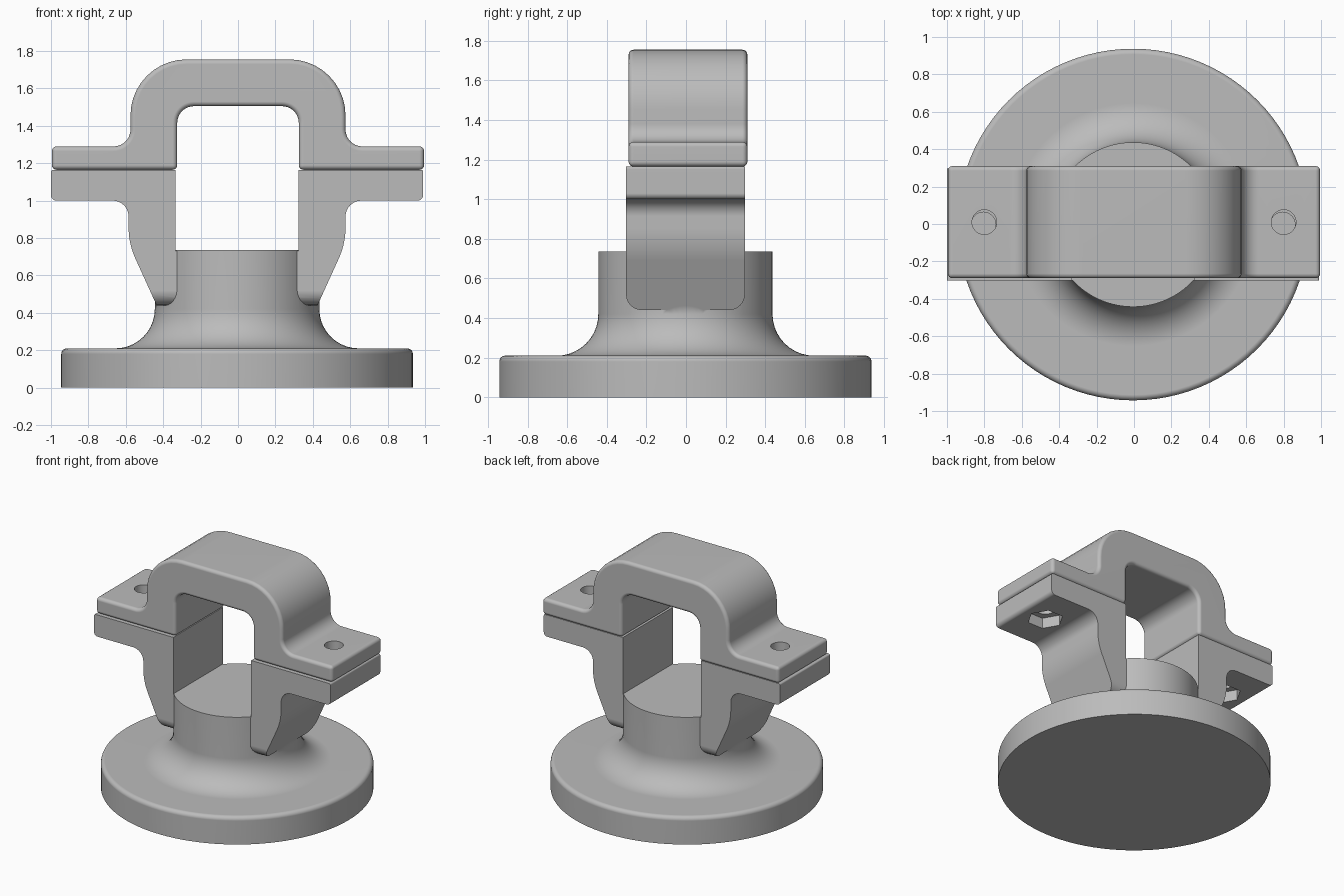
import bpy, bmesh, math
from mathutils import Vector, Matrix

if "Cube" in bpy.data.objects:
    bpy.data.objects.remove(bpy.data.objects["Cube"], do_unlink=True)

grey = bpy.data.materials.new("cast_grey")
grey.use_nodes = True
grey.diffuse_color = (0.5, 0.5, 0.5, 1)
grey.node_tree.nodes["Principled BSDF"].inputs["Base Color"].default_value = (0.5, 0.5, 0.5, 1)

HALF_DEPTH = 0.3
SEAM_Z = 1.165
BOLT_X = 0.8


def rounded(points, steps=10):
    """Turn (x, z, radius) corners into an outline with arcs at the corners."""
    out = []
    for i, (x, z, r) in enumerate(points):
        p = Vector((x, z))
        if not r:
            out.append(p)
            continue
        a = (Vector(points[i - 1][:2]) - p).normalized()
        b = (Vector(points[(i + 1) % len(points)][:2]) - p).normalized()
        half = a.angle(b) / 2
        centre = p + (a + b).normalized() * (r / math.sin(half))
        start = p + a * (r / math.tan(half)) - centre
        end = p + b * (r / math.tan(half)) - centre
        sweep = math.pi - 2 * half
        for k in range(steps + 1):
            t = k / steps
            arc = start * math.sin((1 - t) * sweep) + end * math.sin(t * sweep)
            out.append(centre + arc / math.sin(sweep))
    return out


def finish(bm, name):
    bmesh.ops.recalc_face_normals(bm, faces=bm.faces)
    mesh = bpy.data.meshes.new(name)
    bm.to_mesh(mesh)
    bm.free()
    mesh.materials.append(grey)
    ob = bpy.data.objects.new(name, mesh)
    bpy.context.collection.objects.link(ob)
    return ob


def extrude(outline, name, bottom_round=0):
    """Extrude an x-z outline along y; optionally round its lowest long edges."""
    bm = bmesh.new()
    face = bm.faces.new([bm.verts.new((p.x, -HALF_DEPTH, p.y)) for p in outline])
    ext = bmesh.ops.extrude_face_region(bm, geom=[face])
    new = [g for g in ext["geom"] if isinstance(g, bmesh.types.BMVert)]
    bmesh.ops.translate(bm, verts=new, vec=(0, 2 * HALF_DEPTH, 0))
    if bottom_round:
        low = min(v.co.z for v in bm.verts)
        edges = [e for e in bm.edges
                 if all(v.co.z < low + 0.001 for v in e.verts)
                 and abs(e.verts[0].co.y - e.verts[1].co.y) < 0.001]
        bmesh.ops.bevel(bm, geom=edges, offset=bottom_round, segments=6,
                        profile=0.5, affect='EDGES')
    return finish(bm, name)


def prism(name, sides, radius, z0, z1, x, turn=0):
    bm = bmesh.new()
    place = Matrix.Translation((x, 0, (z0 + z1) / 2)) @ Matrix.Rotation(turn, 4, 'Z')
    bmesh.ops.create_cone(bm, cap_ends=True, segments=sides, radius1=radius,
                          radius2=radius, depth=z1 - z0, matrix=place)
    ob = finish(bm, name)
    ob.hide_render = True
    return ob


def activate(ob):
    bpy.ops.object.select_all(action='DESELECT')
    ob.select_set(True)
    bpy.context.view_layer.objects.active = ob


def boolean(ob, other, operation):
    activate(ob)
    mod = ob.modifiers.new("join", 'BOOLEAN')
    mod.operation, mod.object, mod.solver = operation, other, 'EXACT'
    bpy.ops.object.modifier_apply(modifier=mod.name)
    bpy.data.objects.remove(other, do_unlink=True)


def smooth(ob):
    activate(ob)
    bpy.ops.object.shade_smooth_by_angle(angle=math.radians(32))
    mod = ob.modifiers.new("even_shading", 'WEIGHTED_NORMAL')
    mod.keep_sharp = True


# Round foot with a filleted column
bm = bmesh.new()
profile = rounded([(0, 0, 0), (0.94, 0, 0), (0.94, 0.21, 0.03),
                   (0.44, 0.21, 0.21), (0.44, 0.735, 0), (0, 0.735, 0)])
verts = [bm.verts.new((p.x, 0, p.y)) for p in profile]
edges = [bm.edges.new(pair) for pair in zip(verts, verts[1:])]
bmesh.ops.spin(bm, geom=verts + edges, axis=(0, 0, 1), cent=(0, 0, 0),
               angle=2 * math.pi, steps=96)
bmesh.ops.remove_doubles(bm, verts=bm.verts, dist=0.0001)
pedestal = finish(bm, "pedestal")

# Two arms with bolt flanges, merged into the column
arm = rounded([(0.328, SEAM_Z, 0), (0.328, 0.73, 0), (0.2, 0.73, 0), (0.2, 0.44, 0),
               (0.43, 0.44, 0), (0.58, 0.77, 0.4), (0.58, 1.0, 0.085),
               (0.995, 1.0, 0.03), (0.995, SEAM_Z, 0.012)])
for side in (1, -1):
    outline = [Vector((p.x * side, p.y)) for p in arm]
    boolean(pedestal, extrude(outline, "arm", 0.08), 'UNION')

# Upper clamp strap
half = [(0.325, 1.42, 0), (0.325, SEAM_Z, 0), (0.995, SEAM_Z, 0), (0.995, 1.29, 0),
        (0.575, 1.29, 0.09), (0.575, 1.755, 0.3)]
half[0] = (0.325, 1.505, 0.09)
mirrored = [(-x, z, r) for x, z, r in reversed(half)]
clamp = extrude(rounded(half + mirrored), "clamp_strap")
bevel = clamp.modifiers.new("soft_edges", 'BEVEL')
bevel.width, bevel.segments = 0.025, 4
bevel.limit_method, bevel.angle_limit = 'ANGLE', math.radians(35)
bevel.use_clamp_overlap = False
activate(clamp)
bpy.ops.object.modifier_apply(modifier=bevel.name)

# Bolt holes, with hexagonal nut pockets under the lower flanges
for x in (BOLT_X, -BOLT_X):
    for ob in (pedestal, clamp):
        boolean(ob, prism("hole_cutter", 32, 0.066, 0.9, 1.4, x), 'DIFFERENCE')
    boolean(pedestal, prism("nut_cutter", 6, 0.125, 0.9, 1.08, x, math.pi / 6), 'DIFFERENCE')

# The two castings sit slightly offset from each other
pedestal.location = (-0.005, -0.003, 0)
clamp.location = (0, 0.01, 0)
for ob in (pedestal, clamp):
    smooth(ob)
